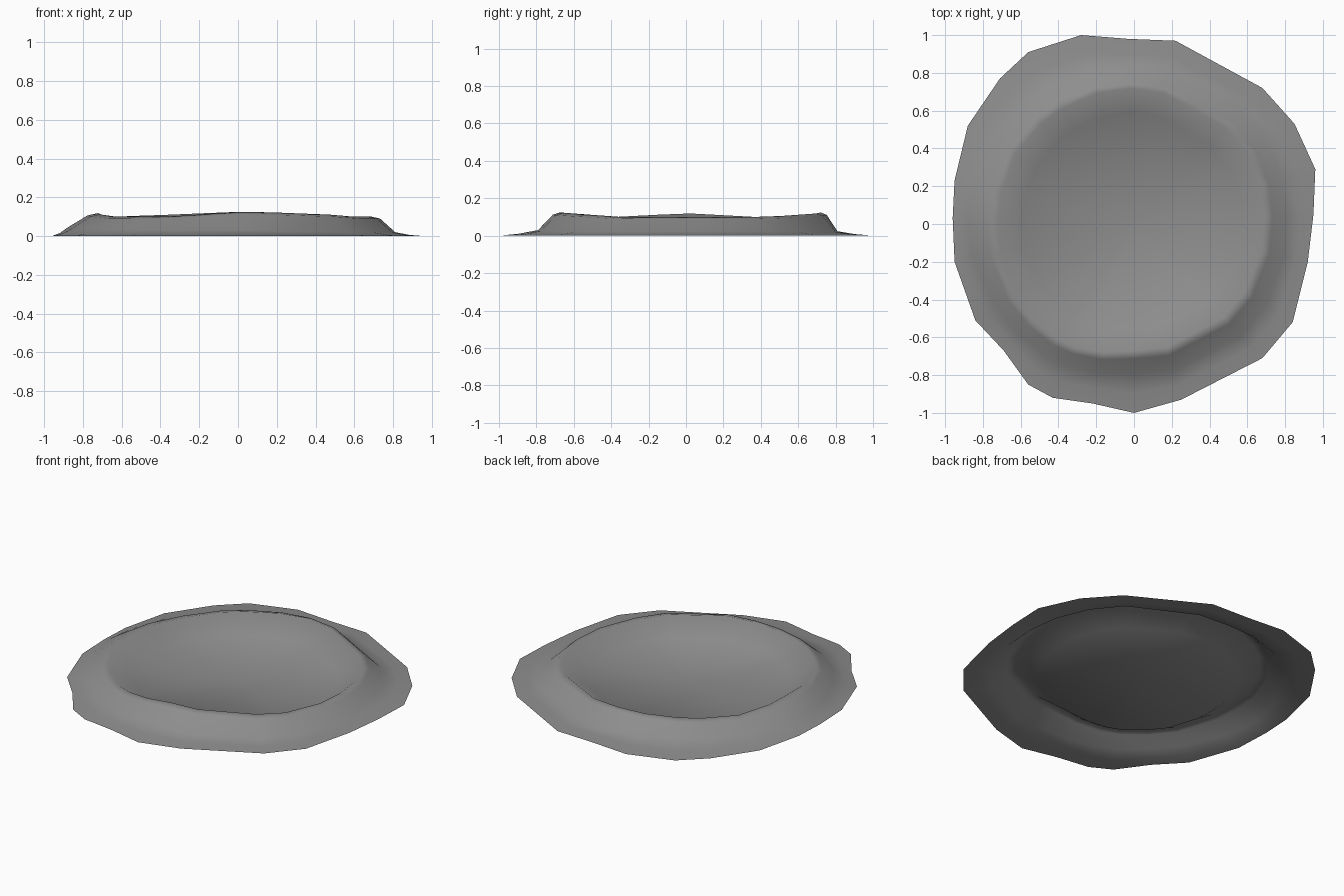
import bpy
import bmesh
from math import atan2, cos, sin, hypot, tau

default_cube = bpy.data.objects.get("Cube")
if default_cube:
    bpy.data.objects.remove(default_cube, do_unlink=True)

# Irregular ground outline, counter-clockwise
OUTLINE = [
    (.95, .05), (.96, .29), (.85, .53), (.68, .72), (.22, .97), (-.03, .98),
    (-.28, 1), (-.56, .91), (-.71, .77), (-.88, .52), (-.95, .23), (-.96, .03),
    (-.95, -.2), (-.84, -.51), (-.69, -.67), (-.56, -.85), (-.43, -.92),
    (-.22, -.95), (0, -1), (.25, -.93), (.68, -.71), (.84, -.52), (.92, -.2),
]

# Rim measurements at twelve equal steps around the crater, starting at +x
CREST_RADIUS = [.69, .71, .7, .72, .72, .73, .72, .74, .73, .67, .68, .69]
FOOT_RADIUS = [.81, .83, .83, .81, .85, .85, .88, .85, .84, .79, .82, .82]
CREST_HEIGHT = [.1, .1, .11, .125, .11, .1, .12, .1, .1, .125, .12, .1]
FOOT_HEIGHT = [.02, .02, .02, .02, .03, .04, .045, .04, .03, .03, .02, .02]


def around(values, angle):
    """Blend a list of evenly spaced values at the given angle."""
    position = (angle % tau) / tau * len(values)
    first = int(position) % len(values)
    second = (first + 1) % len(values)
    blend = position - int(position)
    return values[first] * (1 - blend) + values[second] * blend


def spoke_profile(x, y):
    """Radius and height pairs from the outer edge to the bowl floor."""
    angle = atan2(y, x)
    edge = hypot(x, y)
    crest = around(CREST_RADIUS, angle)
    foot = min(around(FOOT_RADIUS, angle), edge - .04)
    top = around(CREST_HEIGHT, angle)
    low = around(FOOT_HEIGHT, angle)
    shoulder = crest + (foot - crest) * .35
    profile = [
        (edge, 0),
        ((edge + foot) / 2, low * .35),
        (foot, low),
        (shoulder, top * .9),
        (crest, top),
        # Steep inner wall down to a broad, nearly flat floor
        (crest * .82, top * .23),
    ]
    return angle, profile


def make_material(name, colour):
    material = bpy.data.materials.new(name)
    material.use_nodes = True
    material.diffuse_color = colour
    shader = material.node_tree.nodes["Principled BSDF"]
    shader.inputs["Base Color"].default_value = colour
    shader.inputs["Roughness"].default_value = .8
    return material


# Crater sheet: rings joined by quads, closed by a fan at the floor
bm = bmesh.new()
spokes = []
for x, y in OUTLINE:
    angle, profile = spoke_profile(x, y)
    spokes.append([
        bm.verts.new((radius * cos(angle), radius * sin(angle), height))
        for radius, height in profile
    ])

floor_centre = bm.verts.new((0, 0, .005))
for spoke, following in zip(spokes, spokes[1:] + spokes[:1]):
    for ring in range(len(spoke) - 1):
        bm.faces.new((spoke[ring], following[ring],
                      following[ring + 1], spoke[ring + 1]))
    bm.faces.new((spoke[-1], following[-1], floor_centre))

for face in bm.faces:
    face.smooth = True

mesh = bpy.data.meshes.new("crater")
bm.to_mesh(mesh)
bm.free()
mesh.materials.append(make_material("grey rock", (.27, .27, .27, 1)))
crater = bpy.data.objects.new("crater", mesh)
bpy.context.scene.collection.objects.link(crater)
